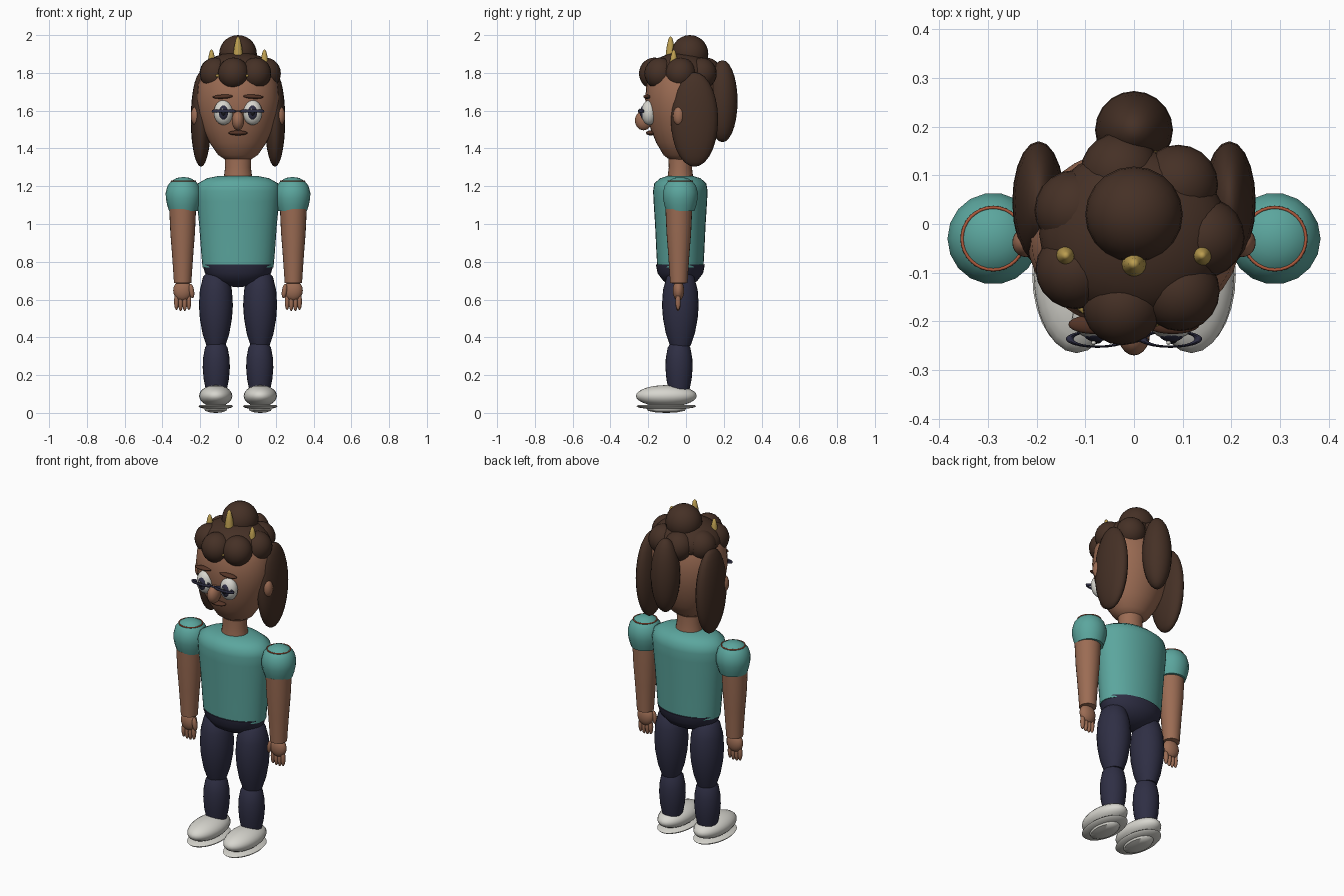
import bpy, bmesh, math
from mathutils import Matrix, Vector

if "Cube" in bpy.data.objects:
    bpy.data.objects.remove(bpy.data.objects["Cube"], do_unlink=True)


def material(name, r, g, b):
    m = bpy.data.materials.new(name)
    m.use_nodes = True
    m.diffuse_color = (r, g, b, 1)
    bsdf = m.node_tree.nodes["Principled BSDF"]
    bsdf.inputs["Base Color"].default_value = (r, g, b, 1)
    bsdf.inputs["Roughness"].default_value = 0.8
    return m


SKIN = material("skin", 0.33, 0.15, 0.088)
HAIR = material("dark brown hair", 0.06, 0.03, 0.019)
TEAL = material("teal shirt", 0.105, 0.38, 0.34)
NAVY = material("navy trousers", 0.028, 0.028, 0.058)
WHITE = material("off white", 0.68, 0.67, 0.62)
GOLD = material("gold", 0.50, 0.34, 0.08)
RUST = material("rust trim", 0.42, 0.10, 0.045)
LIP = material("brown lip and brow", 0.09, 0.035, 0.02)
BLACK = material("black pupil", 0.008, 0.008, 0.012)

Y = -0.03  # body axis depth


def finish(name, bm, mat, sharp=50):
    bmesh.ops.recalc_face_normals(bm, faces=bm.faces)
    mesh = bpy.data.meshes.new(name)
    bm.to_mesh(mesh)
    bm.free()
    mesh.materials.append(mat)
    obj = bpy.data.objects.new(name, mesh)
    bpy.context.collection.objects.link(obj)
    bpy.ops.object.select_all(action="DESELECT")
    obj.select_set(True)
    bpy.context.view_layer.objects.active = obj
    bpy.ops.object.shade_smooth_by_angle(angle=math.radians(sharp))
    return obj


def ball(name, center, radii, mat, seg=20, rings=14, tilt=0):
    """Ellipsoid, optionally tilted about the y axis."""
    bm = bmesh.new()
    place = Matrix.Translation(center) @ Matrix.Rotation(tilt, 4, "Y") @ Matrix.Diagonal((*radii, 1))
    bmesh.ops.create_uvsphere(bm, u_segments=seg, v_segments=rings, radius=1, matrix=place)
    return finish(name, bm, mat)


def lathe(name, x, y, profile, mat, depth=1.0, seg=24):
    """Turned shape from (radius, height) points, scaled in depth."""
    bm = bmesh.new()
    verts = [bm.verts.new((r, 0, z)) for r, z in profile]
    edges = [bm.edges.new(pair) for pair in zip(verts, verts[1:])]
    bmesh.ops.spin(bm, geom=verts + edges, cent=(0, 0, 0), axis=(0, 0, 1),
                   angle=math.tau, steps=seg, use_duplicate=False)
    bmesh.ops.remove_doubles(bm, verts=bm.verts, dist=0.0002)
    bm.transform(Matrix.Translation((x, y, 0)) @ Matrix.Diagonal((1, depth, 1, 1)))
    return finish(name, bm, mat)


def ring(name, center, major, minor, mat, depth=1.0):
    bm = bmesh.new()
    start = [bm.verts.new((major + minor * math.cos(a), 0, minor * math.sin(a)))
             for a in (i * math.tau / 8 for i in range(8))]
    loop = [bm.edges.new((start[i], start[(i + 1) % 8])) for i in range(8)]
    bmesh.ops.spin(bm, geom=start + loop, cent=(0, 0, 0), axis=(0, 0, 1),
                   angle=math.tau, steps=32, use_duplicate=False)
    bmesh.ops.remove_doubles(bm, verts=bm.verts, dist=0.0001)
    bm.transform(Matrix.Translation(center) @ Matrix.Diagonal((1, depth, 1, 1)))
    return finish(name, bm, mat)


# Torso, hips, neck
lathe("shirt", 0, Y, [(0, .765), (.188, .77), (.195, .85), (.206, 1.0), (.218, 1.12), (.222, 1.175),
                      (.212, 1.215), (.165, 1.242), (.1, 1.255), (0, 1.256)], TEAL, 0.65, 32)
lathe("hips", 0, Y, [(0, .665), (.06, .671), (.13, .698), (.175, .74), (.188, .785), (0, .785)],
      NAVY, 0.69, 32)
lathe("neck", 0, Y, [(0, 1.24), (.075, 1.25), (.068, 1.3), (.072, 1.38), (0, 1.4)], SKIN, 0.9)

# Head and face
lathe("head", 0, Y, [(0, 1.325), (.055, 1.333), (.105, 1.365), (.15, 1.43), (.184, 1.5), (.208, 1.58),
                     (.219, 1.66), (.211, 1.74), (.18, 1.82), (.1, 1.88), (0, 1.9)], SKIN, 0.85, 32)
ball("nose", (0, -.225, 1.548), (.033, .045, .052), SKIN)
ball("mouth", (0, -.186, 1.482), (.05, .026, .013), LIP)

# Hair: cap, ring of curls, top bun, back lock
ball("hair_cap", (0, -.02, 1.8), (.195, .175, .11), HAIR)
for i in range(7):
    a = math.radians(-102 + i * 360 / 7)
    ball("curl_%d" % (i + 1), (.005 + .14 * math.cos(a), Y + .14 * math.sin(a), 1.797),
         (.082, .082, .084), HAIR)
ball("top_bun", (0, .02, 1.9), (.1, .098, .1), HAIR)
ball("back_lock", (0, .193, 1.65), (.08, .08, .217), HAIR)

# Crown: band and points
ring("crown_band", (0, Y, 1.785), .179, .008, GOLD)


def spike(name, x, y, r, base, tip):
    h = tip - base
    lathe(name, x, y, [(0, base), (r, base), (r, base + .3 * h), (r * .75, base + .65 * h),
                       (r * .4, base + .92 * h), (0, tip)], GOLD, seg=16)


spike("crown_point_middle", 0, -.082, .028, 1.82, 1.995)

# Glasses bridge
ball("glasses_bridge", (0, -.237, 1.597), (.03, .006, .005), NAVY)

for side, s in (("left", 1), ("right", -1)):
    # Head sides
    ball(side + "_ear", (s * .222, Y - .008, 1.572), (.028, .03, .05), SKIN)
    ball(side + "_side_hair", (s * .196, .045, 1.553), (.054, .125, .25), HAIR)
    spike(side + "_crown_point", s * .14, -.065, .021, 1.82, 1.925)

    # Eyes, brows, glasses
    ball(side + "_eye", (s * .077, -.195, 1.59), (.051, .042, .066), WHITE)
    ball(side + "_iris", (s * .077, -.222, 1.59), (.028, .02, .04), NAVY)
    ball(side + "_pupil", (s * .077, -.234, 1.59), (.014, .012, .02), BLACK)
    ball(side + "_eye_glint", (s * .077 - .006, -.244, 1.607), (.005, .004, .006), WHITE, 10, 8)
    ball(side + "_brow", (s * .08, -.206, 1.674), (.055, .02, .011), LIP, tilt=s * .05)
    ring(side + "_glasses_rim", (s * .075, -.236, 1.597), .057, .008, NAVY, 0.28)

    # Arm and sleeve
    lathe(side + "_arm", s * .293, Y - .008, [(0, .68), (.046, .688), (.05, .75), (.057, .85), (.065, .95),
                                             (.071, 1.08), (0, 1.1)], SKIN)
    lathe(side + "_sleeve", s * .289, Y, [(0, 1.07), (.076, 1.07), (.086, 1.1), (.093, 1.135), (.094, 1.165),
                                         (.084, 1.203), (.064, 1.227), (.035, 1.244), (0, 1.249)], TEAL, seg=18)
    ring(side + "_sleeve_trim", (s * .289, Y, 1.227), .064, .0035, RUST)

    # Hand
    ball(side + "_palm", (s * .293, Y - .01, .648), (.05, .03, .055), SKIN)
    for i in range(4):
        drop = .006 if i in (1, 2) else 0
        ball("%s_finger_%d" % (side, i + 1), (s * (.293 + (i - 1.5) * .022), Y - .012, .589 - drop),
             (.0125, .014, .044), SKIN, 12, 10)
    ball(side + "_thumb", (s * .246, Y - .024, .645), (.014, .016, .038), SKIN, 12, 10, tilt=s * .15)

    # Leg
    lathe(side + "_thigh", s * .117, Y, [(0, .345), (.05, .355), (.071, .42), (.085, .5), (.09, .57),
                                        (.085, .65), (.068, .72), (.04, .75), (0, .76)], NAVY, 1.08)
    lathe(side + "_shin", s * .115, Y - .007, [(0, .1), (.055, .12), (.067, .18), (.072, .24), (.07, .29),
                                              (.06, .345), (.045, .37), (0, .375)], NAVY)

    # Shoe
    ball(side + "_shoe", (s * .118, -.104, .09), (.088, .161, .057), WHITE, 24)
    lathe(side + "_sole", s * .118, -.104, [(0, 0), (.03, .002), (.056, .011), (.06, .022), (.085, .028),
                                           (.091, .036), (.085, .042), (0, .045)], WHITE, 1.74, 28)
